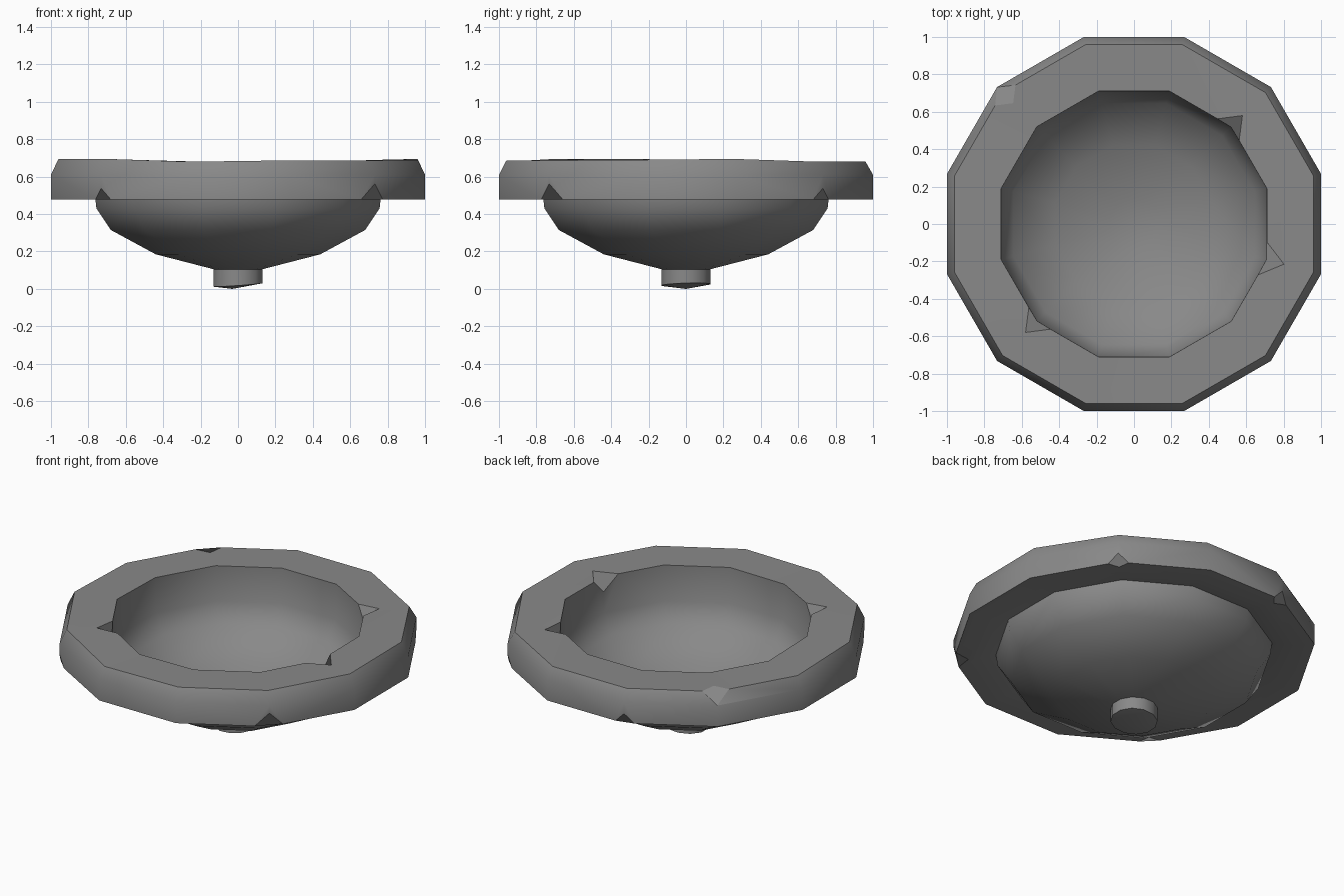
import bpy, bmesh, math
from mathutils import Vector

if "Cube" in bpy.data.objects:
    bpy.data.objects.remove(bpy.data.objects["Cube"])

N = 12                                   # sides, flats facing the axes
K = 1 / math.cos(math.pi / N)            # apothem -> corner radius

stone = bpy.data.materials.new("grey_stone")
stone.diffuse_color = (0.25, 0.25, 0.25, 1)
stone.use_nodes = True
stone.node_tree.nodes["Principled BSDF"].inputs["Base Color"].default_value = stone.diffuse_color


def corner(k, r, z):
    a = math.radians(15 + 30 * k)
    return Vector((r * K * math.cos(a), r * K * math.sin(a), z))


def finish(bm, name):
    bmesh.ops.recalc_face_normals(bm, faces=bm.faces[:])
    me = bpy.data.meshes.new(name)
    bm.to_mesh(me)
    bm.free()
    ob = bpy.data.objects.new(name, me)
    bpy.context.collection.objects.link(ob)
    me.materials.append(stone)
    bpy.ops.object.select_all(action='DESELECT')
    ob.select_set(True)
    bpy.context.view_layer.objects.active = ob
    bpy.ops.object.shade_smooth_by_angle(angle=math.radians(40), keep_sharp_edges=True)
    return ob


def lathe(profile, cap_start=None, cap_end=None):
    bm = bmesh.new()
    rings = [[bm.verts.new(corner(k, r, z)) for k in range(N)] for r, z in profile]
    for a, b in zip(rings, rings[1:]):
        for k in range(N):
            j = (k + 1) % N
            bm.faces.new((a[k], a[j], b[j], b[k]))
    for ring, tip in ((rings[0], cap_start), (rings[-1], cap_end)):
        if tip:
            t = bm.verts.new(tip)
            for k in range(N):
                bm.faces.new((ring[k], ring[(k + 1) % N], t))
    return bm, rings


# Basin: bowl underside, heavy rim, thin bowl interior
profile = [(0.13, 0.105), (0.44, 0.185), (0.68, 0.315), (0.757, 0.43), (0.765, 0.50),
           (0.88, 0.478), (1.0, 0.478), (1.0, 0.61), (0.96, 0.68), (0.71, 0.68),
           (0.705, 0.46), (0.645, 0.34), (0.42, 0.215), (0.13, 0.14)]
bm, rings = lathe(profile, (0, 0, 0.10), (0, 0, 0.135))

# Slightly uneven worn rim top
for k, lift in ((6, 0.015), (7, 0.015), (9, 0.007), (10, 0.007), (11, 0.01), (0, 0.015)):
    rings[8][k].co.z += lift
    rings[9][k].co.z += lift * 0.6

# Chipped corners: (ring, corner index, size)
chips = [(9, 1, 0.085), (9, 7, 0.085), (9, 11, 0.095), (8, 4, 0.08),
         (6, 1, 0.06), (6, 10, 0.085), (6, 7, 0.06), (6, 3, 0.06)]
for ring, k, size in chips:
    cut = bmesh.ops.bevel(bm, geom=[rings[ring][k]], offset=size, offset_type='OFFSET',
                          segments=1, profile=0.5, affect='VERTICES')
    for f in cut["faces"]:
        for e in f.edges:
            e.smooth = False
# Keep the outlines of the rim top and underside crisp
for e in bm.edges:
    r = [math.hypot(v.co.x, v.co.y) for v in e.verts]
    if all(v.co.z > 0.66 for v in e.verts) and (min(r) > 0.93 or max(r) < 0.85):
        e.smooth = False
finish(bm, "basin")

# Short peg under the bowl with a rough broken end
bm, rings = lathe([(0.13, 0.12), (0.13, 0.022)], (0, 0, 0.12), (-0.03, 0, 0.0))
for v in rings[1]:
    v.co.z += 0.07 * v.co.x + 0.03 * v.co.y
finish(bm, "peg")
